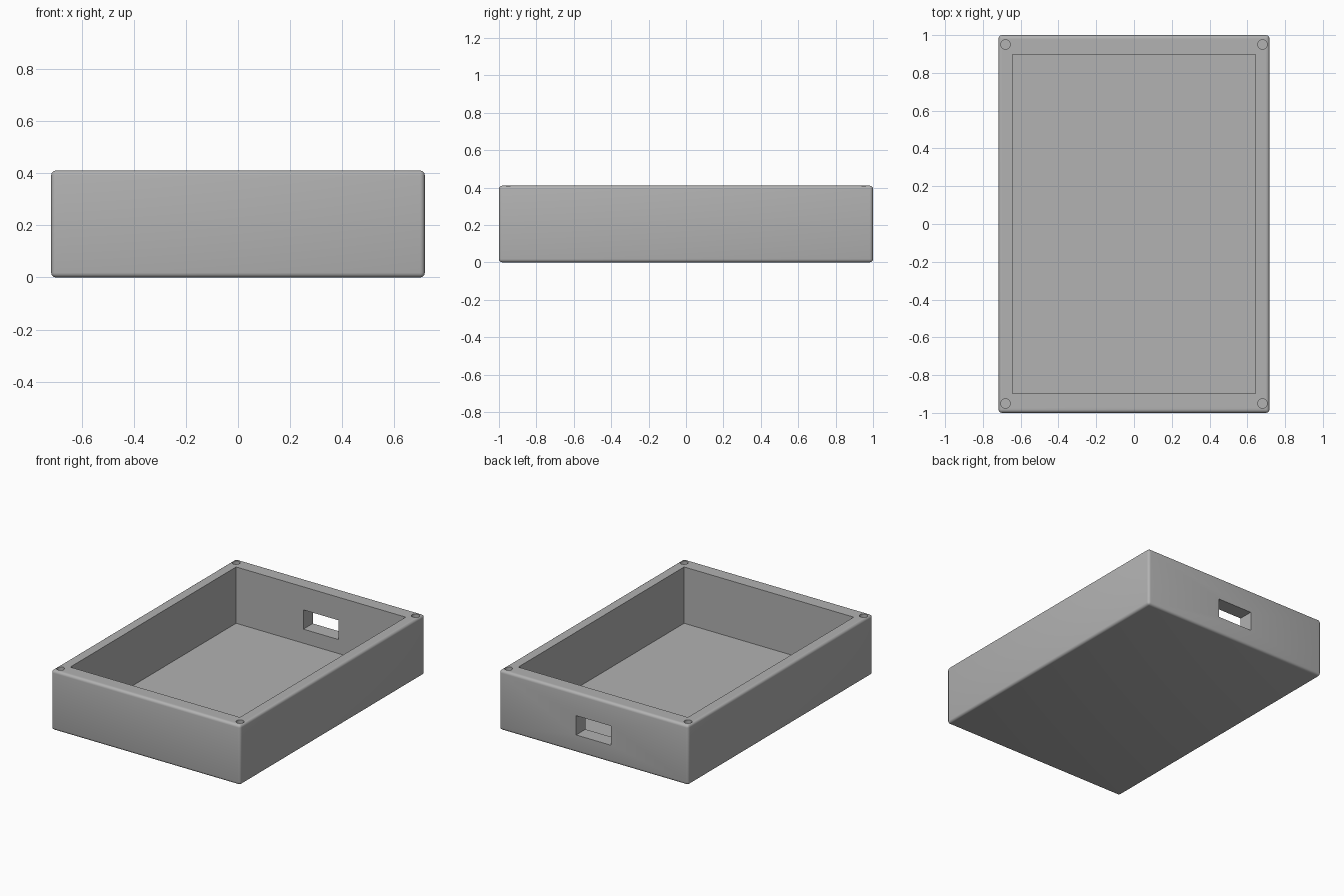
import bpy
import bmesh
from mathutils import Matrix, Vector

default = bpy.data.objects.get("Cube")
if default:
    bpy.data.objects.remove(default, do_unlink=True)

WIDTH, LENGTH, HEIGHT = 1.434, 2.0, 0.41

# Plain grey plastic
grey = bpy.data.materials.new("grey plastic")
grey.use_nodes = True
colour = (0.445, 0.445, 0.445, 1)
grey.diffuse_color = colour
grey.node_tree.nodes["Principled BSDF"].inputs["Base Color"].default_value = colour


def make_object(name, bm):
    mesh = bpy.data.meshes.new(name)
    bm.to_mesh(mesh)
    bm.free()
    mesh.materials.append(grey)
    obj = bpy.data.objects.new(name, mesh)
    bpy.context.collection.objects.link(obj)
    return obj


def box(name, low, high):
    low, high = Vector(low), Vector(high)
    bm = bmesh.new()
    place = Matrix.Translation((low + high) / 2) @ Matrix.Diagonal((*(high - low), 1))
    bmesh.ops.create_cube(bm, size=1, matrix=place)
    return make_object(name, bm)


def cylinder(name, centre, radius, depth):
    bm = bmesh.new()
    bmesh.ops.create_cone(bm, cap_ends=True, segments=32, radius1=radius, radius2=radius,
                          depth=depth, matrix=Matrix.Translation(centre))
    return make_object(name, bm)


# Outer shell with softly rounded edges
case = box("enclosure_base", (-WIDTH / 2, -LENGTH / 2, 0), (WIDTH / 2, LENGTH / 2, HEIGHT))
bevel = case.modifiers.new("rounded edges", "BEVEL")
bevel.width = 0.018
bevel.segments = 4

# Open cavity, cable opening in the back wall, and a screw hole in each corner
cutters = [
    box("cavity_cutter", (-0.643, -0.898, 0.024), (0.643, 0.898, 0.6)),
    box("cable_opening_cutter", (-0.133, 0.8, 0.12), (0.133, 1.1, 0.252)),
]
for x in (-0.68, 0.68):
    for y in (-0.95, 0.95):
        cutters.append(cylinder("screw_hole_cutter", (x, y, HEIGHT), 0.025, 0.6))

for cutter in cutters:
    cut = case.modifiers.new(cutter.name, "BOOLEAN")
    cut.operation = "DIFFERENCE"
    cut.solver = "EXACT"
    cut.object = cutter

# Bake the cuts into the shell and drop the cutters
bpy.context.view_layer.update()
evaluated = case.evaluated_get(bpy.context.evaluated_depsgraph_get())
finished = bpy.data.meshes.new_from_object(evaluated)
case.modifiers.clear()
case.data = finished
finished.materials.clear()
finished.materials.append(grey)
for polygon in finished.polygons:
    polygon.material_index = 0
for cutter in cutters:
    bpy.data.objects.remove(cutter, do_unlink=True)

# Smooth the rounded edges while keeping the cut edges crisp
bpy.ops.object.select_all(action="DESELECT")
case.select_set(True)
bpy.context.view_layer.objects.active = case
bpy.ops.object.shade_smooth_by_angle(angle=0.6)
